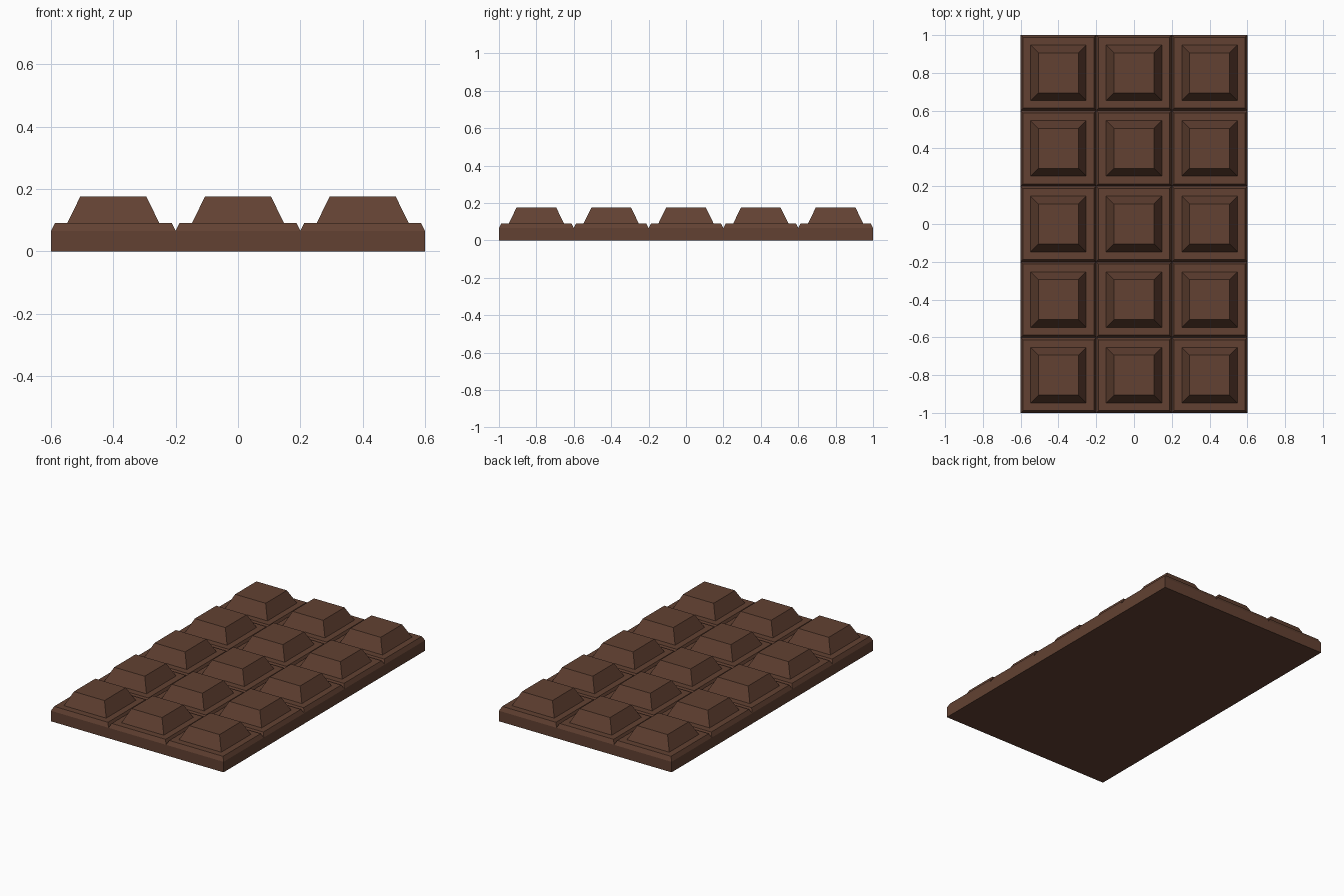
import bpy
import bmesh

if "Cube" in bpy.data.objects:
    bpy.data.objects.remove(bpy.data.objects["Cube"])

COLUMNS, ROWS, PITCH = 3, 5, 0.4
GROOVE_Z = 0.066
# Half-width and height of each square ring, from groove to block top
RINGS = [(0.2, GROOVE_Z), (0.187, 0.092), (0.147, 0.092), (0.106, 0.176)]

chocolate = bpy.data.materials.new("dark chocolate")
chocolate.diffuse_color = (0.122, 0.053, 0.032, 1)
chocolate.use_nodes = True
chocolate.node_tree.nodes["Principled BSDF"].inputs["Base Color"].default_value = chocolate.diffuse_color


def add_tile(bm, cx, cy):
    """One bar segment: bevelled edge, flat ledge and raised tapered block."""
    rings = [[bm.verts.new((cx + sx * h, cy + sy * h, z))
              for sx, sy in ((-1, -1), (1, -1), (1, 1), (-1, 1))]
             for h, z in RINGS]
    for low, high in zip(rings, rings[1:]):
        for i in range(4):
            j = (i + 1) % 4
            bm.faces.new((low[i], low[j], high[j], high[i]))
    bm.faces.new(rings[-1])


bm = bmesh.new()

# Segments, welded along the break grooves
for col in range(COLUMNS):
    for row in range(ROWS):
        add_tile(bm, (col - (COLUMNS - 1) / 2) * PITCH,
                 (row - (ROWS - 1) / 2) * PITCH)
bmesh.ops.remove_doubles(bm, verts=bm.verts, dist=0.001)

# Solid slab below: outer rim pulled down to the ground and closed
rim = [e for e in bm.edges if e.is_boundary]
walls = bmesh.ops.extrude_edge_only(bm, edges=rim)["geom"]
for v in walls:
    if isinstance(v, bmesh.types.BMVert):
        v.co.z = 0
bmesh.ops.contextual_create(
    bm, geom=[e for e in walls if isinstance(e, bmesh.types.BMEdge) and e.is_boundary])
bmesh.ops.recalc_face_normals(bm, faces=bm.faces)

mesh = bpy.data.meshes.new("chocolate_bar")
bm.to_mesh(mesh)
bm.free()
mesh.materials.append(chocolate)
bar = bpy.data.objects.new("chocolate_bar", mesh)
bpy.context.collection.objects.link(bar)
